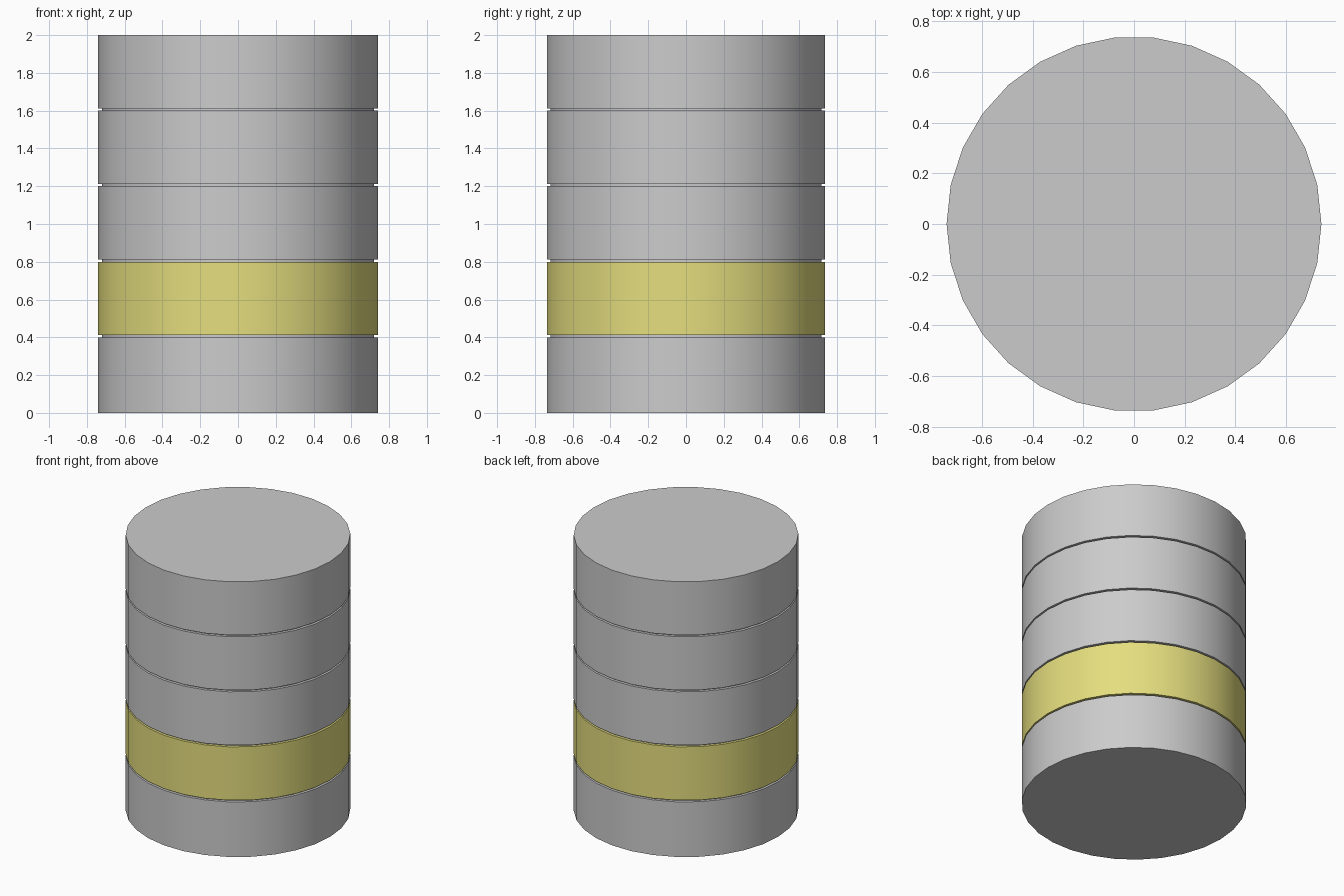
import bpy, math

if "Cube" in bpy.data.objects:
    bpy.data.objects.remove(bpy.data.objects["Cube"])

SIDES, RADIUS, CORE_RADIUS = 30, 0.74, 0.72


def material(name, color):
    m = bpy.data.materials.new(name)
    m.diffuse_color = (*color, 1)
    m.use_nodes = True
    m.node_tree.nodes["Principled BSDF"].inputs["Base Color"].default_value = m.diffuse_color
    return m


grey = material("grey", (0.60, 0.60, 0.60))
yellow = material("yellow", (0.78, 0.73, 0.21))


def disc(name, z0, z1, radius, mat):
    bpy.ops.mesh.primitive_cylinder_add(
        vertices=SIDES, radius=radius, depth=z1 - z0,
        location=(0, 0, (z0 + z1) / 2), rotation=(0, 0, math.pi / 2))
    ob = bpy.context.object
    ob.name = name
    ob.data.materials.append(mat)
    bpy.ops.object.shade_smooth_by_angle(angle=math.radians(30))


# five stacked drum sections, the second one painted
for i in range(5):
    bottom = 0.4 * i + (0.012 if i else 0)
    disc(f"drum_section_{i + 1}", bottom, 0.4 * (i + 1), RADIUS,
         yellow if i == 1 else grey)

# thin recessed seams between the sections
for i in range(1, 5):
    disc(f"seam_{i}", 0.4 * i, 0.4 * i + 0.012, CORE_RADIUS, grey)
